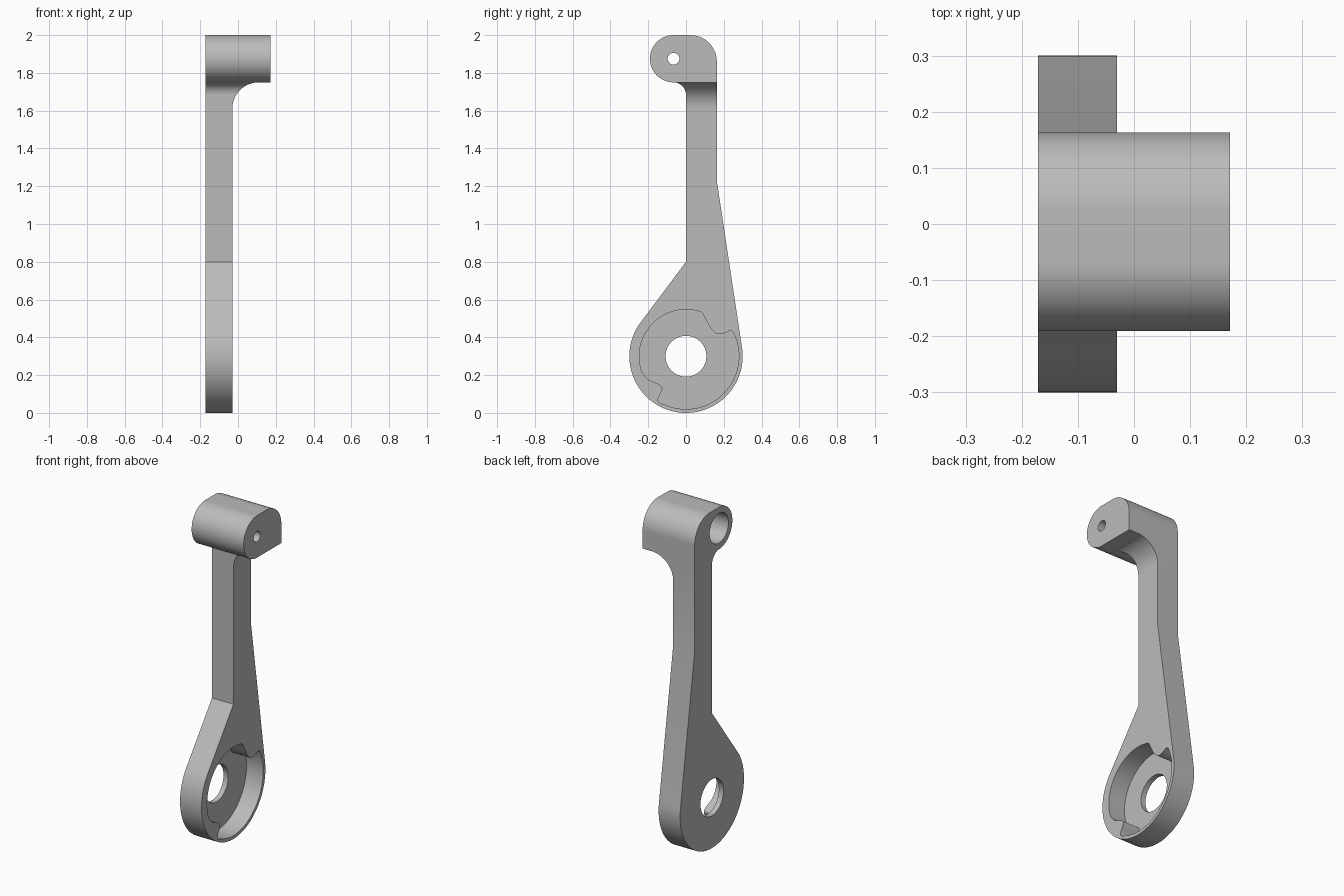
import bpy
import bmesh
from math import cos, sin, radians
from mathutils import Vector

cube = bpy.data.objects.get("Cube")
if cube:
    bpy.data.objects.remove(cube, do_unlink=True)

grey = bpy.data.materials.new("satin_grey")
grey.use_nodes = True
colour = (0.5, 0.5, 0.5, 1)
grey.diffuse_color = colour
grey.node_tree.nodes["Principled BSDF"].inputs["Base Color"].default_value = colour


def arc(cx, cy, r, start, end, step=3):
    """Points on an arc, angles in degrees, both ends included."""
    n = max(2, round(abs(end - start) / step))
    angles = [radians(start + (end - start) * i / n) for i in range(n + 1)]
    return [(cx + r * cos(a), cy + r * sin(a)) for a in angles]


def spline(points, n=6):
    """Smooth curve through the inner points; first and last only guide it."""
    p = [Vector(q) for q in points]
    out = []
    for a, b, c, d in zip(p, p[1:], p[2:], p[3:]):
        for i in range(1, n + 1):
            t = i / n
            out.append(tuple(0.5 * (2 * b + (c - a) * t + (2 * a - 5 * b + 4 * c - d) * t**2
                                    + (3 * b - a - 3 * c + d) * t**3)))
    return out[:-1]


def prism(name, outline, axis, low, high):
    """Extrude a (y, z) outline along x, or an (x, z) outline along y."""
    bm = bmesh.new()
    place = (lambda u, v: (low, u, v)) if axis == "x" else (lambda u, v: (u, low, v))
    face = bm.faces.new([bm.verts.new(place(u, v)) for u, v in outline])
    grown = bmesh.ops.extrude_face_region(bm, geom=[face])["geom"]
    shift = Vector((high - low, 0, 0) if axis == "x" else (0, high - low, 0))
    bmesh.ops.translate(bm, vec=shift, verts=[e for e in grown if isinstance(e, bmesh.types.BMVert)])
    bmesh.ops.recalc_face_normals(bm, faces=bm.faces)
    mesh = bpy.data.meshes.new(name)
    bm.to_mesh(mesh)
    bm.free()
    mesh.materials.append(grey)
    obj = bpy.data.objects.new(name, mesh)
    bpy.context.collection.objects.link(obj)
    return obj


def combine(target, tool, operation):
    mod = target.modifiers.new(tool.name, "BOOLEAN")
    mod.operation, mod.solver, mod.object = operation, "EXACT", tool
    bpy.context.view_layer.objects.active = target
    bpy.ops.object.modifier_apply(modifier=mod.name)
    bpy.data.objects.remove(tool, do_unlink=True)


LEFT, INNER, RIGHT = -0.171, -0.03, 0.171    # x of outer face, arm inner face, head end
BACK = 0.163                                 # y of the back of the arm
HUB, PIN = (0, 0.3), (-0.066, 1.875)         # (y, z) centres of the two bores

# Side outline: hub, tapered arm, rounded head
side = (arc(*HUB, 0.3, 143.1, 368.6)
        + [(BACK, 1.23), (BACK, 1.75)]
        + arc(BACK - 0.14, 1.86, 0.14, 0, 90)
        + arc(*PIN, 0.125, 90, 270)
        + arc(-0.068, 1.682, 0.068, 90, 0)[1:]
        + [(0, 0.8)])
lever = prism("lever_arm", side, "x", LEFT, RIGHT)

# Front outline: slim arm flaring into the wide head
front = ([(LEFT, -0.1), (INNER, -0.1)]
         + arc(INNER + 0.14, 1.61, 0.14, 180, 90)
         + [(RIGHT, 1.75), (RIGHT, 2.1), (LEFT, 2.1)])
# Slight overshoot keeps the outer faces from coinciding
front = [(x * 1.1 if abs(x) == RIGHT else x, z) for x, z in front]
combine(lever, prism("front_trim", front, "y", -0.5, 0.5), "INTERSECT")

# Spring pocket with two stop notches
inner = arc(*HUB, 0.247, 70, 200)
outer = arc(*HUB, 0.28, -113, 22)
lower_notch = [(-0.2, 0.178), (-0.145, 0.152), (-0.125, 0.128), (-0.146, 0.08), (-0.143, 0.055)]
upper_notch = [(0.25, 0.425), (0.233, 0.435), (0.2, 0.421), (0.165, 0.419), (0.13, 0.45)]
pocket = (inner + spline(inner[-2:] + lower_notch + outer[:2])
          + outer + spline(outer[-2:] + upper_notch + inner[:2]))
combine(lever, prism("pocket_cutter", pocket, "x", -0.14, 0.1), "DIFFERENCE")

# Hub hole, wide blind bore in the head and its narrow through hole
for name, centre, radius, low, high in (
        ("hub_hole", HUB, 0.108, -0.3, 0.1),
        ("head_bore", PIN, 0.088, -0.3, 0.1),
        ("pin_hole", PIN, 0.031, 0, 0.3)):
    combine(lever, prism(name, arc(*centre, radius, 0, 360)[:-1], "x", low, high), "DIFFERENCE")

# Smooth curves, crisp edges
bpy.ops.object.select_all(action="DESELECT")
lever.select_set(True)
bpy.context.view_layer.objects.active = lever
bpy.ops.object.shade_smooth_by_angle(angle=radians(25))
weighted = lever.modifiers.new("even_shading", "WEIGHTED_NORMAL")
weighted.keep_sharp = True
